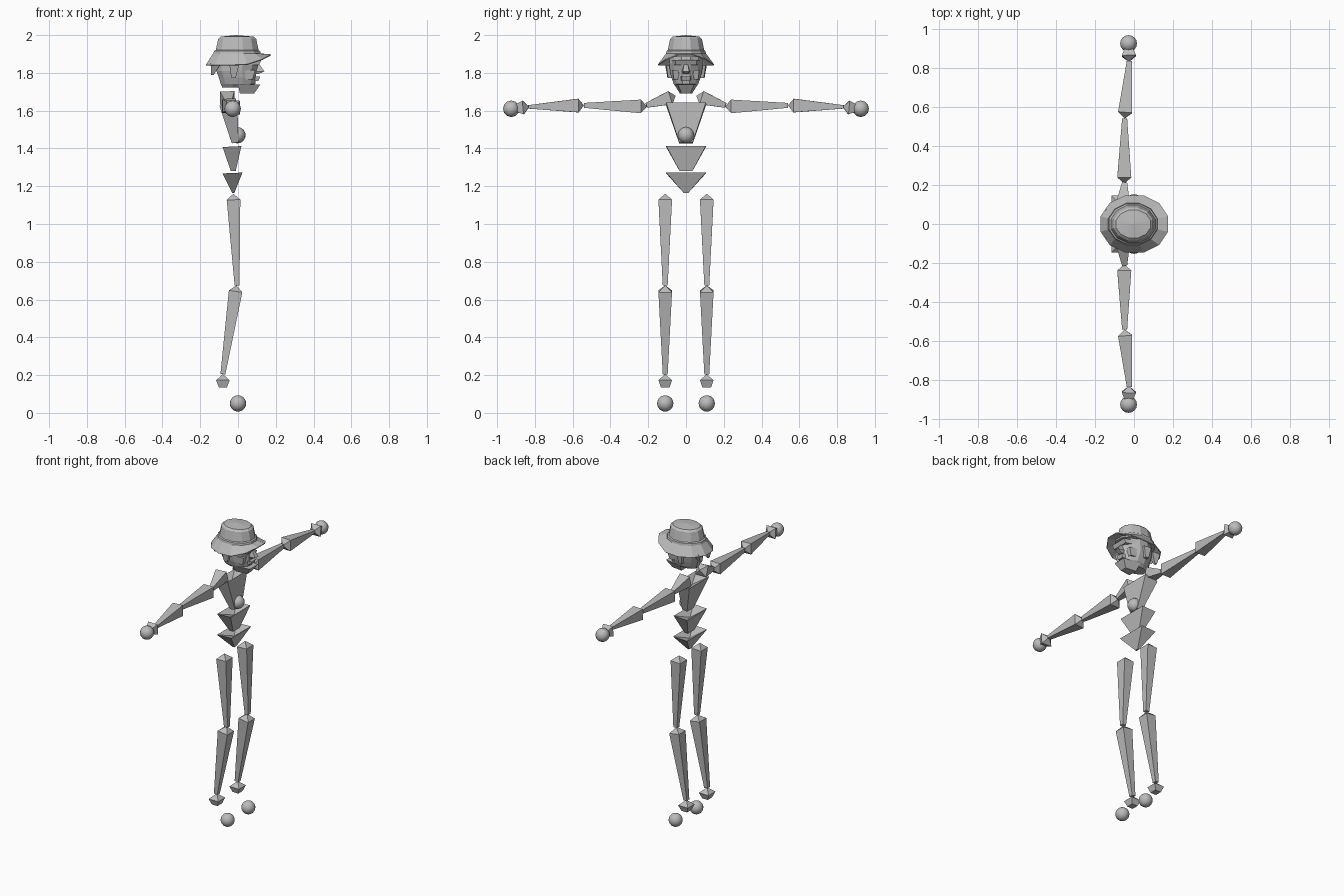
import bpy, bmesh, math
from mathutils import Vector

if "Cube" in bpy.data.objects:
    bpy.data.objects.remove(bpy.data.objects["Cube"], do_unlink=True)

grey = bpy.data.materials.new("plain_grey")
grey.use_nodes = True
COLOUR = (0.5, 0.5, 0.5, 1)
grey.diffuse_color = COLOUR
grey.node_tree.nodes["Principled BSDF"].inputs["Base Color"].default_value = COLOUR


def finish(name, bm, smooth=False):
    bmesh.ops.recalc_face_normals(bm, faces=bm.faces)
    mesh = bpy.data.meshes.new(name)
    bm.to_mesh(mesh)
    bm.free()
    mesh.materials.append(grey)
    for p in mesh.polygons:
        p.use_smooth = smooth
    ob = bpy.data.objects.new(name, mesh)
    bpy.context.collection.objects.link(ob)
    return ob


def loft(name, rings, caps=True):
    """Skin a stack of rings; a ring of one point makes a pointed end."""
    bm = bmesh.new()
    rows = [[bm.verts.new(p) for p in ring] for ring in rings]
    for a, b in zip(rows, rows[1:]):
        n = max(len(a), len(b))
        for i in range(n):
            j = (i + 1) % n
            quad = [a[i % len(a)], a[j % len(a)], b[j % len(b)], b[i % len(b)]]
            bm.faces.new(list(dict.fromkeys(quad)))
    if caps:
        for row in (rows[0], rows[-1]):
            if len(row) > 2:
                bm.faces.new(row)
    return finish(name, bm)


def bone(name, head, tip, wide=(.036, .036), end=(.013, .013), neck=.032):
    """Tapered four-sided bone: pointed head, wide collar, narrow square tip."""
    head, tip = Vector(head), Vector(tip)
    d = (tip - head).normalized()
    u = (Vector((1, 0, 0)) - d * d.x).normalized()
    v = d.cross(u)

    def square(c, size):
        return [c + u * size[0] * s + v * size[1] * t
                for s, t in ((1, 1), (-1, 1), (-1, -1), (1, -1))]
    return loft(name, [[head], square(head + d * neck, wide), square(tip, end)])


def ball(name, at):
    bm = bmesh.new()
    bmesh.ops.create_uvsphere(bm, u_segments=16, v_segments=12, radius=.043)
    bmesh.ops.translate(bm, verts=bm.verts, vec=at)
    return finish(name, bm, True)


def oval(z, back, front, half, n=12):
    mid, r = (back + front) / 2, (front - back) / 2
    return [(mid + r * math.cos(a), half * math.sin(a), z)
            for a in (math.tau * (i + .5) / n for i in range(n))]


# Trunk: wide collars with sunken tops
bone("chest", (-.045, 0, 1.6), (-.015, 0, 1.43), (.048, .105), (.018, .036), -.035)
bone("spine", (-.03, 0, 1.375), (-.025, 0, 1.28), (.05, .105), (.013, .034), -.035)
bone("pelvis", (-.028, 0, 1.235), (-.025, 0, 1.165), (.053, .105), (.006, .012), -.035)
ball("belly_ball", (-.003, 0, 1.47))

# Limbs, the character faces +x so its left is +y
for side, s in (("left", 1), ("right", -1)):
    bone(side + "_collar", (-.06, s * .055, 1.678), (-.048, s * .21, 1.628), (.038, .036))
    bone(side + "_upper_arm", (-.05, s * .207, 1.622), (-.048, s * .54, 1.628))
    bone(side + "_forearm", (-.048, s * .54, 1.628), (-.024, s * .835, 1.62), end=(.013, .009))
    bone(side + "_hand", (-.025, s * .83, 1.62), (-.028, s * .9, 1.613), end=(.02, .02))
    ball(side + "_hand_ball", (-.028, s * .925, 1.61))
    bone(side + "_thigh", (-.025, s * .11, 1.16), (-.005, s * .11, .675))
    bone(side + "_shin", (-.008, s * .11, .675), (-.08, s * .11, .205))
    bone(side + "_ankle", (-.08, s * .11, .205), (-.08, s * .11, .135), end=(.021, .023))
    ball(side + "_foot_ball", (0, s * .11, .05))

# Head: stacked rings from chin to scalp
head = loft("head", [
    oval(1.722, -.085, .06, .045),
    oval(1.742, -.095, .095, .067),
    oval(1.775, -.105, .1, .08),
    oval(1.81, -.118, .1, .088),
    oval(1.85, -.12, .112, .092),
    oval(1.92, -.11, .1, .085)])


def block(name, low, high):
    """Four-sided wedge between two rectangles (x0, x1, half_y, z, y)."""
    def rect(x0, x1, h, z, y=0):
        return [(x0, y - h, z), (x1, y - h * .7, z), (x1, y + h * .7, z), (x0, y + h, z)]
    return loft(name, [rect(*low), rect(*high)])


# Face features
block("chin", (.01, .085, .032, 1.69), (0, .118, .062, 1.738))
block("lips", (.06, .108, .03, 1.757), (.06, .117, .034, 1.78))
block("nose", (.07, .14, .024, 1.808), (.07, .108, .012, 1.852))
block("nose_base", (.07, .106, .018, 1.793), (.07, .14, .024, 1.808))
block("brow", (.03, .112, .08, 1.843), (.03, .125, .082, 1.868))
for side, s in (("left", 1), ("right", -1)):
    block(side + "_ear", (-.035, -.012, .012, 1.772, s * .086),
          (-.045, .005, .02, 1.84, s * .09))
    block(side + "_cheek", (.04, .078, .02, 1.765, s * .05),
          (.03, .092, .022, 1.815, s * .055))
    block(side + "_hair_tuft", (-.142, -.128, .008, 1.79, s * .04),
          (-.145, -.09, .03, 1.85, s * .045))

# Hat: faceted crown over a drooping brim
loft("hat_crown", [
    oval(1.885, -.138, .128, .112),
    oval(1.915, -.132, .122, .107),
    oval(1.92, -.122, .113, .1),
    oval(1.98, -.108, .1, .087),
    oval(1.992, -.095, .088, .074),
    [(-.01, 0, 2.0)]])


def brim_z(p):
    return 1.84 + .056 * max(0, p[0] / .175) ** 2


outer = [(x, y, brim_z((x, y))) for x, y, z in oval(0, -.175, .18, .15)]
inner = oval(1.9, -.134, .124, .108)
brim = loft("hat_brim", [inner, outer], caps=False)
shell = brim.modifiers.new("thickness", "SOLIDIFY")
shell.thickness = .006
shell.offset = 0
